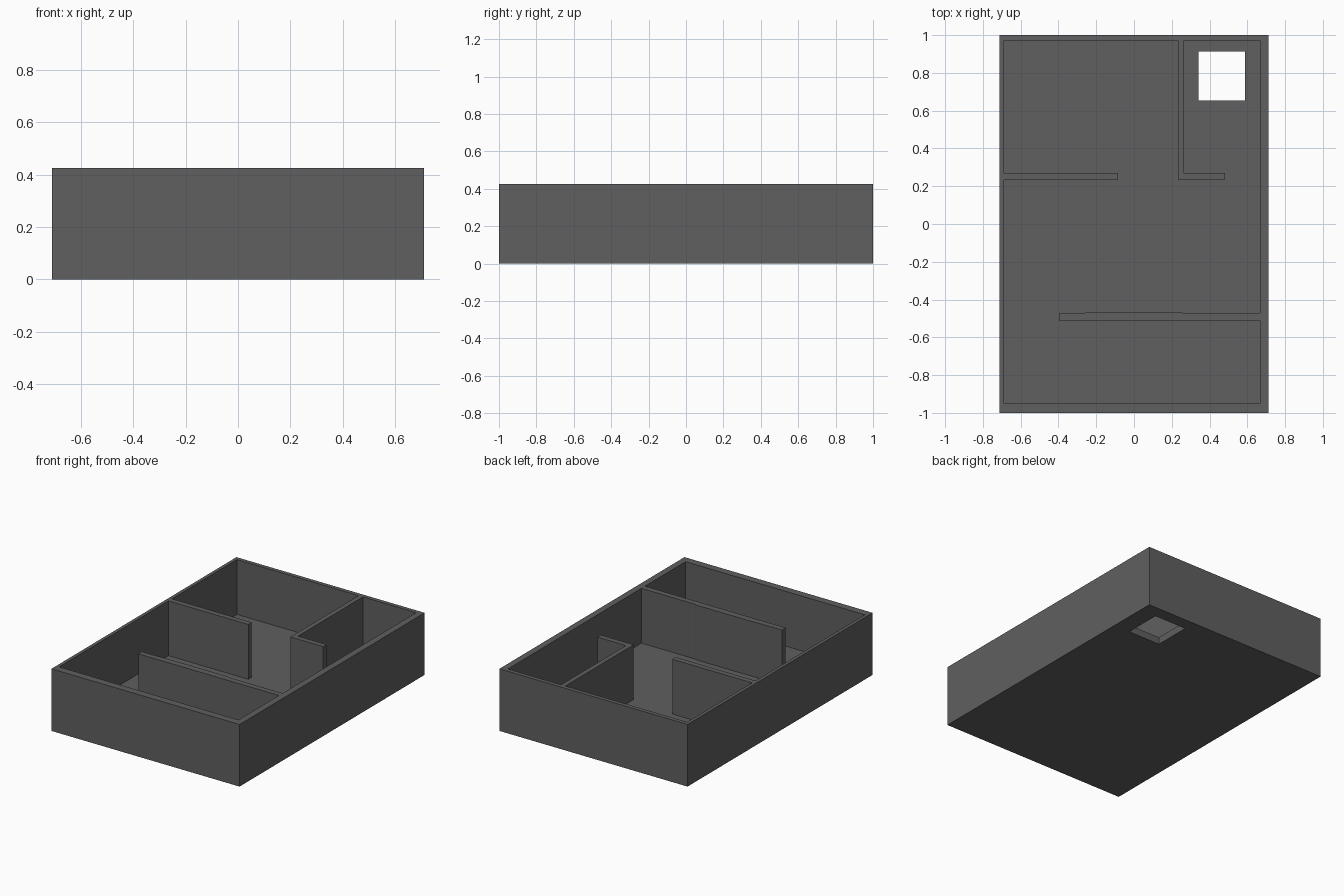
import bpy, bmesh

if "Cube" in bpy.data.objects:
    bpy.data.objects.remove(bpy.data.objects["Cube"])

W, L, H = 0.712, 1.0, 0.425   # half width, half length, height
FLOOR = 0.05                  # floor slab thickness

concrete = bpy.data.materials.new("dark grey")
concrete.diffuse_color = (0.115, 0.115, 0.115, 1)
concrete.use_nodes = True
concrete.node_tree.nodes["Principled BSDF"].inputs["Base Color"].default_value = concrete.diffuse_color


def prism(name, outline, z0, z1):
    """Extrude a counter-clockwise 2D outline between two heights."""
    bm = bmesh.new()
    base = bm.faces.new([bm.verts.new((x, y, z0)) for x, y in outline])
    ext = bmesh.ops.extrude_face_region(bm, geom=[base], use_keep_orig=True)
    for v in ext["geom"]:
        if isinstance(v, bmesh.types.BMVert):
            v.co.z = z1
    bmesh.ops.recalc_face_normals(bm, faces=bm.faces)
    me = bpy.data.meshes.new(name)
    bm.to_mesh(me)
    bm.free()
    me.materials.append(concrete)
    ob = bpy.data.objects.new(name, me)
    bpy.context.collection.objects.link(ob)
    return ob


def rect(x0, x1, y0, y1):
    return [(x0, y0), (x1, y0), (x1, y1), (x0, y1)]


# Solid block of the house, carved below
house = prism("house_walls_and_floor", rect(-W, W, -L, L), 0, H)

# Open room space: one outline running around every partition wall
rooms = [
    (-0.689, -0.949), (0.668, -0.949),
    # front partition, with its slightly raised back face
    (0.668, -0.511), (-0.397, -0.511), (-0.397, -0.472), (-0.35, -0.472),
    (-0.1, -0.466), (0.245, -0.466), (0.262, -0.472), (0.668, -0.472),
    # L-shaped partition at the back right
    (0.668, 0.972), (0.265, 0.972), (0.265, 0.27), (0.482, 0.27),
    (0.482, 0.233), (0.233, 0.233), (0.233, 0.972),
    # partition on the left
    (-0.689, 0.972), (-0.689, 0.27), (-0.085, 0.27),
    (-0.085, 0.233), (-0.689, 0.233),
]
cutters = [
    prism("room_cutter", rooms, FLOOR, H + 0.2),
    # Square opening through the floor
    prism("floor_hole_cutter", rect(0.342, 0.588, 0.654, 0.914), -0.2, 0.2),
]

for c in cutters:
    mod = house.modifiers.new(c.name, 'BOOLEAN')
    mod.operation = 'DIFFERENCE'
    mod.solver = 'EXACT'
    mod.object = c
    c.hide_render = True

# Bake the cuts, then drop the cutters
bpy.context.view_layer.update()
deps = bpy.context.evaluated_depsgraph_get()
house_mesh = bpy.data.meshes.new_from_object(house.evaluated_get(deps))
house.modifiers.clear()
house.data = house_mesh
for c in cutters:
    bpy.data.objects.remove(c)
